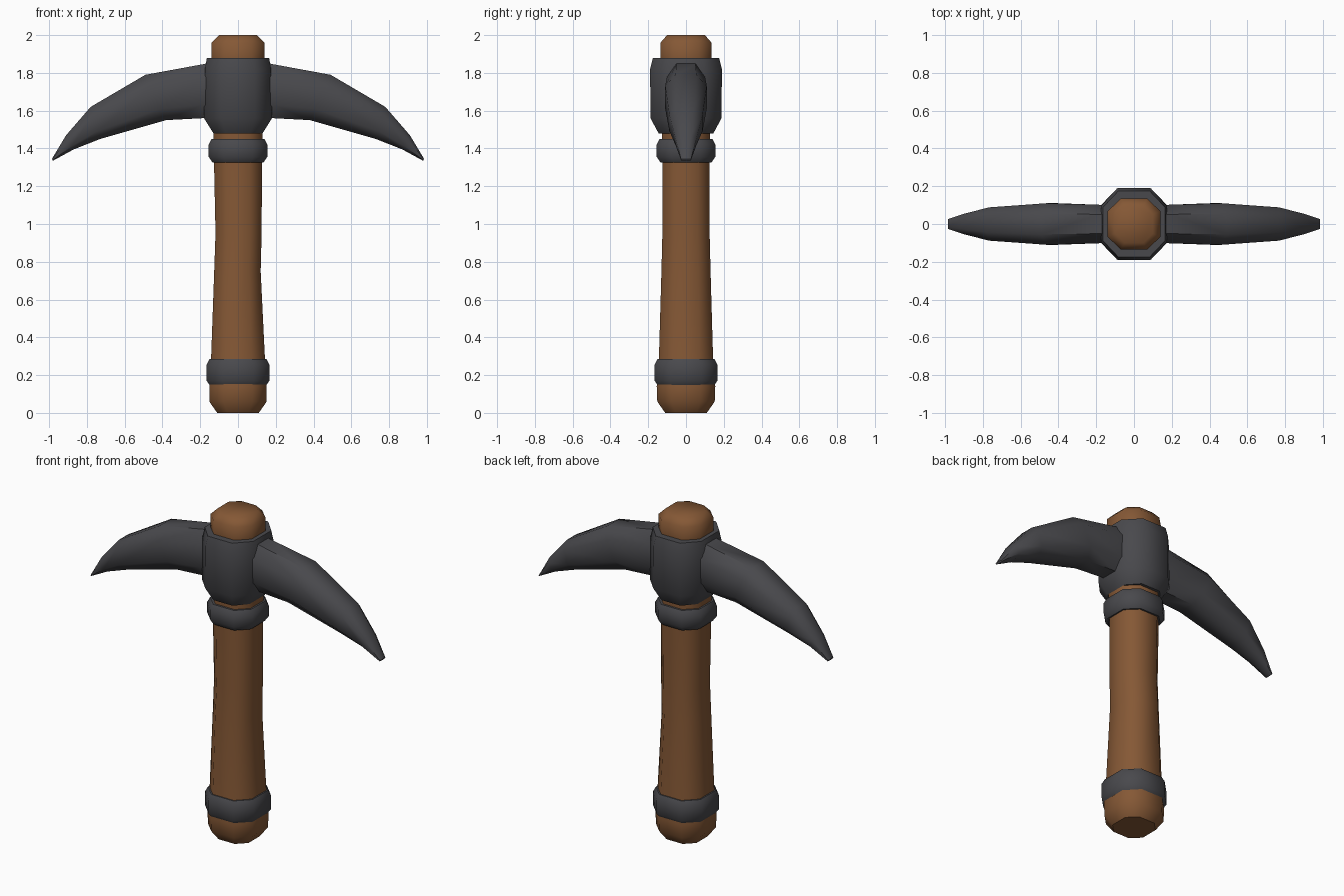
import bpy, bmesh
from math import pi, cos, sin
from mathutils import Vector

cube = bpy.data.objects.get("Cube")
if cube:
    bpy.data.objects.remove(cube, do_unlink=True)


def material(name, rgb):
    m = bpy.data.materials.new(name)
    m.use_nodes = True
    color = (*rgb, 1)
    m.diffuse_color = color
    m.node_tree.nodes["Principled BSDF"].inputs["Base Color"].default_value = color
    return m


wood = material("brown wood", (0.235, 0.098, 0.036))
iron = material("dark iron", (0.066, 0.066, 0.073))


def octagon(center, u, v, cut=0.42):
    """Eight corners of a chamfered rectangle with half-axes u and v."""
    corners = ((1, -cut), (1, cut), (cut, 1), (-cut, 1),
               (-1, cut), (-1, -cut), (-cut, -1), (cut, -1))
    return [Vector(center) + Vector(u) * a + Vector(v) * b for a, b in corners]


def loft(name, rings, mat, closed=False, angle=50):
    """Skin consecutive rings, either capped at the ends or joined in a loop."""
    bm = bmesh.new()
    loops = [[bm.verts.new(p) for p in ring] for ring in rings]
    pairs = list(zip(loops, loops[1:]))
    if closed:
        pairs.append((loops[-1], loops[0]))
    else:
        bm.faces.new(loops[0])
        bm.faces.new(loops[-1])
    for a, b in pairs:
        n = len(a)
        for i in range(n):
            j = (i + 1) % n
            bm.faces.new((a[i], a[j], b[j], b[i]))
    bmesh.ops.recalc_face_normals(bm, faces=bm.faces)
    mesh = bpy.data.meshes.new(name)
    bm.to_mesh(mesh)
    bm.free()
    mesh.materials.append(mat)
    obj = bpy.data.objects.new(name, mesh)
    bpy.context.collection.objects.link(obj)
    bpy.ops.object.select_all(action="DESELECT")
    obj.select_set(True)
    bpy.context.view_layer.objects.active = obj
    bpy.ops.object.shade_smooth_by_angle(angle=angle * pi / 180)
    return obj


def upright(profile, cut=0.42):
    """Rings from (height, half width, half depth, x shift)."""
    return [octagon((dx, 0, z), (w, 0, 0), (0, d, 0), cut) for z, w, d, dx in profile]


# Wooden shaft, slightly waisted, with chamfered ends
loft("handle", upright([
    (0, 0.11, 0.11, 0), (0.06, 0.152, 0.152, 0), (0.14, 0.152, 0.155, 0),
    (0.3, 0.142, 0.143, 0), (0.75, 0.123, 0.13, -0.003), (0.95, 0.122, 0.125, 0.003),
    (1.33, 0.127, 0.125, 0), (1.88, 0.14, 0.135, 0), (1.96, 0.14, 0.135, 0),
    (2.0, 0.1, 0.1, 0)], 0.5), wood)


# Iron bands around the shaft
def band(name, low, high, r):
    edge = 0.03
    profile = [(low, r - 0.02), (low + edge, r), (high - edge, r), (high, r - 0.015),
               (high, r - 0.045), (low, r - 0.045)]
    loft(name, upright([(z, w, w, 0) for z, w in profile], 0.5), iron, closed=True)


band("lower_band", 0.14, 0.285, 0.166)
band("upper_band", 1.325, 1.45, 0.155)

# Iron socket that carries the arms
loft("head_socket", upright([
    (1.48, 0.13, 0.145, 0), (1.56, 0.18, 0.188, 0), (1.82, 0.175, 0.19, 0),
    (1.88, 0.165, 0.175, 0), (1.88, 0.135, 0.13, 0), (1.48, 0.12, 0.12, 0)], 0.5),
    iron, closed=True)

# Curved pick arms: upper edge x, z, lower edge x, z, half thickness
stations = [(0.12, 1.86, 0.12, 1.56, 0.1), (0.19, 1.845, 0.19, 1.56, 0.102),
            (0.49, 1.79, 0.38, 1.55, 0.11), (0.78, 1.62, 0.73, 1.45, 0.088),
            (0.91, 1.47, 0.87, 1.395, 0.054), (0.985, 1.345, 0.98, 1.335, 0.026)]
for side, name in ((1, "left_arm"), (-1, "right_arm")):
    rings = []
    for xt, zt, xb, zb, thick in stations:
        top, bottom = Vector((side * xt, 0, zt)), Vector((side * xb, 0, zb))
        rings.append(octagon((top + bottom) / 2, (0, thick, 0), (top - bottom) / 2, 0.5))
    loft(name, rings, iron)
